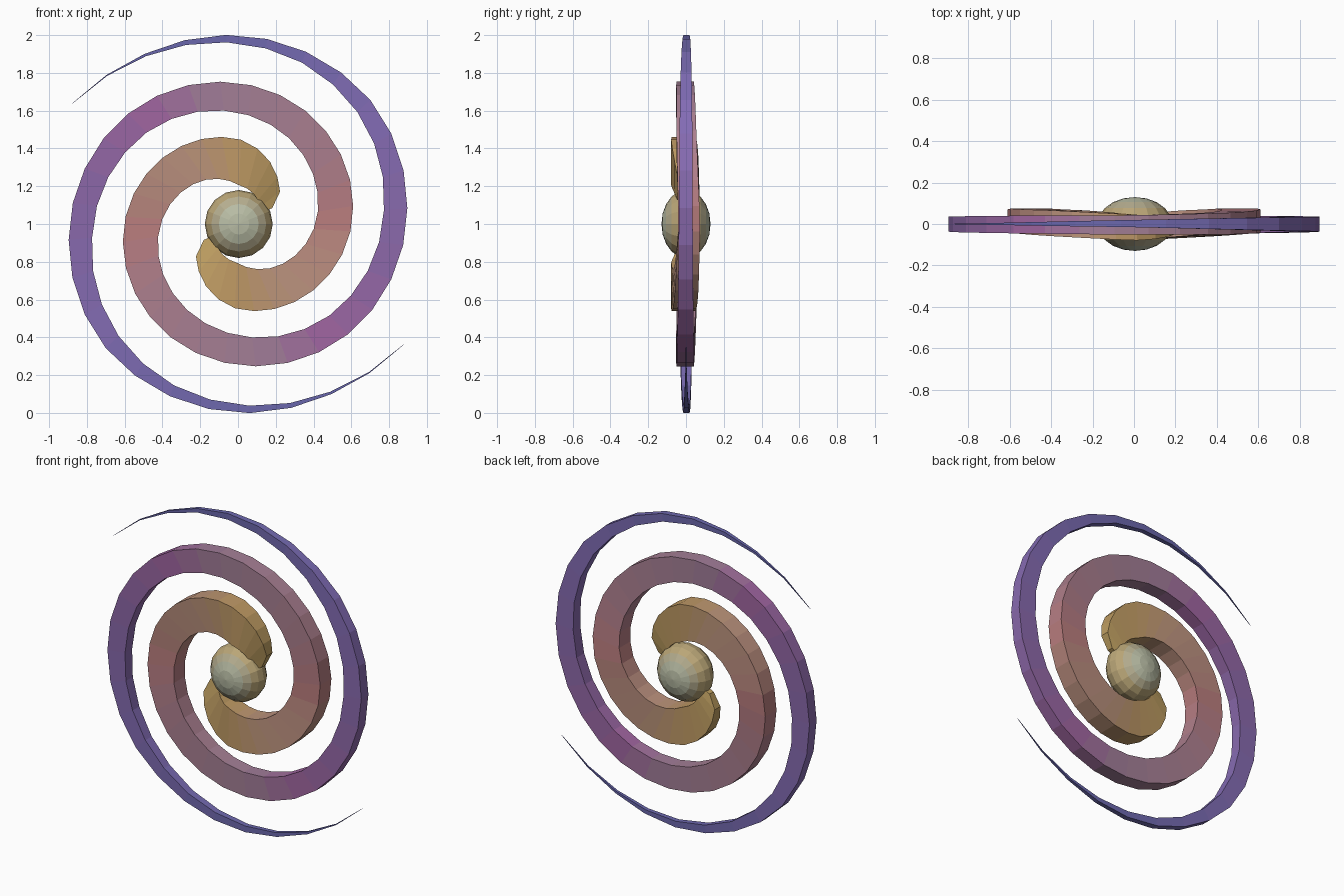
import bpy, bmesh, math

if "Cube" in bpy.data.objects:
    bpy.data.objects.remove(bpy.data.objects["Cube"])

def material(name, rgb):
    m = bpy.data.materials.new(name)
    m.diffuse_color = tuple((c / 255) ** 2.2 for c in rgb) + (1,)
    m.use_nodes = True
    m.node_tree.nodes["Principled BSDF"].inputs["Base Color"].default_value = m.diffuse_color
    return m

def lerp_row(table, t):
    for a, b in zip(table, table[1:]):
        if t <= b[0]:
            f = (t - a[0]) / (b[0] - a[0])
            return [p + (q - p) * f for p, q in zip(a[1:], b[1:])]
    return list(table[-1][1:])

def add_object(name, bm, mats):
    bmesh.ops.recalc_face_normals(bm, faces=bm.faces)
    me = bpy.data.meshes.new(name)
    bm.to_mesh(me)
    bm.free()
    for m in mats:
        me.materials.append(m)
    ob = bpy.data.objects.new(name, me)
    bpy.context.collection.objects.link(ob)
    return ob

# arm profile: angle, inner radius, outer radius, front y, back y
PROFILE = [
    (25, .10, .20, -.02, .02), (39, .14, .29, -.03, .03),
    (50, .165, .325, -.045, .035), (71, .19, .40, -.07, .04),
    (90, .207, .452, -.08, .045), (135, .31, .525, -.06, .065),
    (180, .41, .603, -.04, .075), (225, .50, .675, -.05, .055),
    (270, .59, .747, -.052, .042), (315, .685, .825, -.045, .04),
    (365, .775, .90, -.037, .035), (400, .86, .958, -.033, .033),
    (426, .915, .978, -.025, .027), (450, .957, 1.0, -.015, .02),
    (472, .998, 1.018, -.01, .012), (486, 1.03, 1.038, -.005, .006),
    (504, 1.084, 1.086, -.001, .001)]
# arm colour along its length
COLOURS = [
    (25, 188, 158, 96), (90, 190, 152, 100), (125, 186, 146, 124),
    (165, 184, 138, 126), (185, 186, 124, 126), (215, 172, 126, 140),
    (280, 160, 126, 150), (308, 160, 102, 160), (350, 138, 104, 168),
    (400, 130, 108, 180), (450, 108, 104, 172), (504, 98, 98, 165)]
STEPS, START, END = 38, 25, 504
arm_mats = [material(f"arm_tint_{i}",
                     lerp_row(COLOURS, START + (END - START) * (i + .5) / STEPS))
            for i in range(STEPS)]

def spiral_arm(name, turn):
    bm = bmesh.new()
    rings = []
    for i in range(STEPS + 1):
        deg = START + (END - START) * i / STEPS
        r0, r1, y0, y1 = lerp_row(PROFILE, deg)
        a = math.radians(deg + turn)
        rings.append([bm.verts.new((r * math.cos(a), y, 1 + r * math.sin(a)))
                      for r, y in ((r0, y0), (r1, y0), (r1, y1), (r0, y1))])
    for i, (p, q) in enumerate(zip(rings, rings[1:])):
        for k in range(4):
            n = (k + 1) % 4
            bm.faces.new((p[k], p[n], q[n], q[k])).material_index = i
    bm.faces.new(rings[0])
    bm.faces.new(rings[-1]).material_index = STEPS - 1
    add_object(name, bm, arm_mats)

# two spiral arms, half a turn apart
spiral_arm("spiral_arm_a", 0)
spiral_arm("spiral_arm_b", 180)

# flattened central bulge, poles facing front and back
bm = bmesh.new()
bmesh.ops.create_uvsphere(bm, u_segments=16, v_segments=10, radius=1)
for v in bm.verts:
    x, y, z = v.co
    v.co = (.004 + .18 * x, -.13 * z, 1 + .18 * y)
for f in bm.faces:
    h = abs(f.calc_center_median().y) / .13
    f.material_index = 0 if h > .85 else 1 if h > .5 else 2
add_object("central_bulge", bm, [material("core_pale", (184, 188, 164)),
                                 material("core_mid", (180, 172, 142)),
                                 material("core_rim", (184, 164, 118))])
